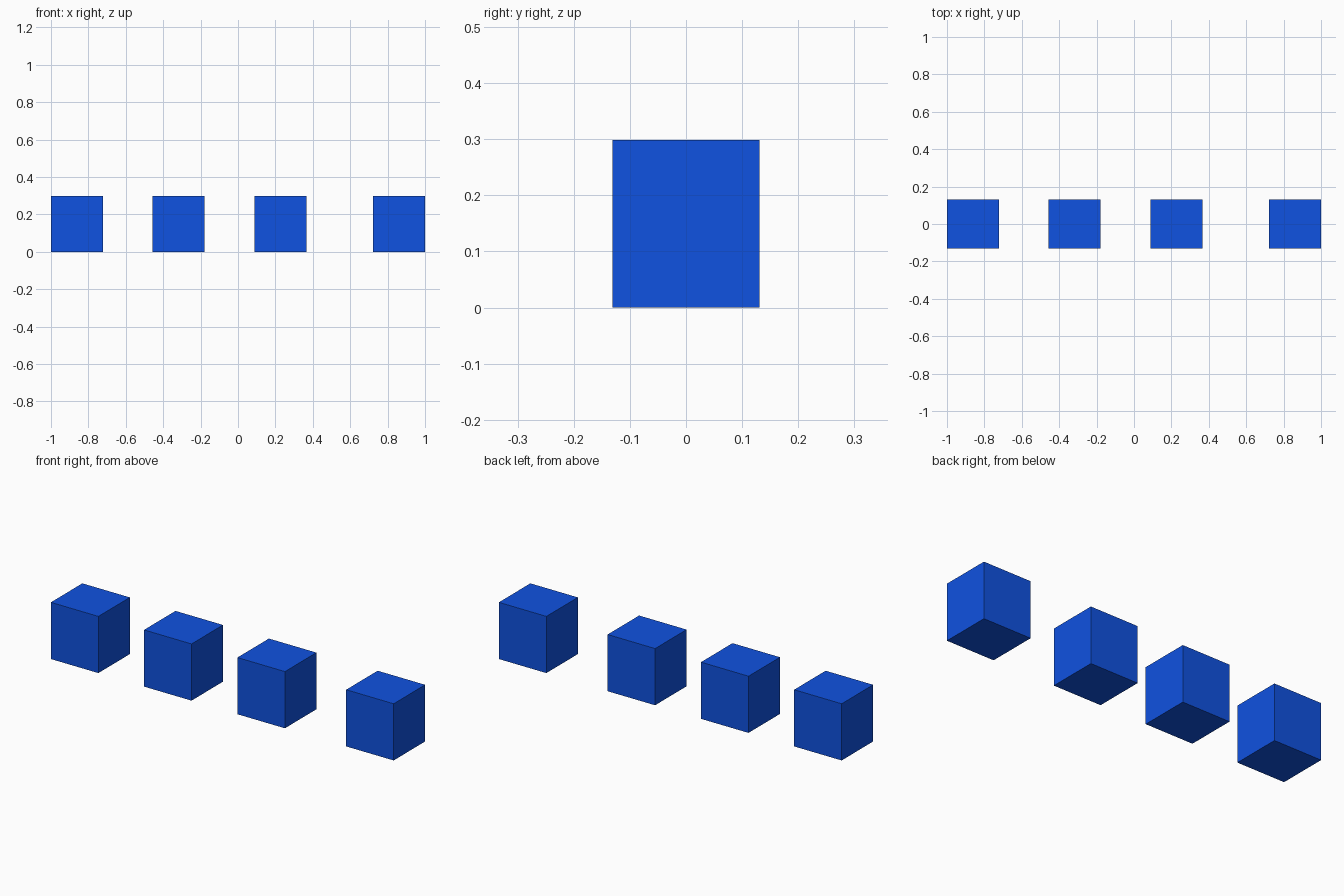
import bpy

if "Cube" in bpy.data.objects:
    bpy.data.objects.remove(bpy.data.objects["Cube"])

WIDTH, DEPTH, HEIGHT = 0.277, 0.262, 0.299

blue = bpy.data.materials.new("blue")
blue.diffuse_color = (0.005, 0.085, 0.75, 1.0)
blue.use_nodes = True
blue.node_tree.nodes["Principled BSDF"].inputs["Base Color"].default_value = blue.diffuse_color


def add_block(name, x):
    bpy.ops.mesh.primitive_cube_add(size=1, location=(x, 0, HEIGHT / 2))
    block = bpy.context.object
    block.name = name
    block.scale = (WIDTH, DEPTH, HEIGHT)
    bpy.ops.object.transform_apply(location=False, rotation=False, scale=True)
    block.data.materials.append(blue)


# Row of four blocks: three evenly spaced, the last one set further apart
for i, x in enumerate((-0.8615, -0.318, 0.227, 0.8615), start=1):
    add_block(f"block_{i}", x)
